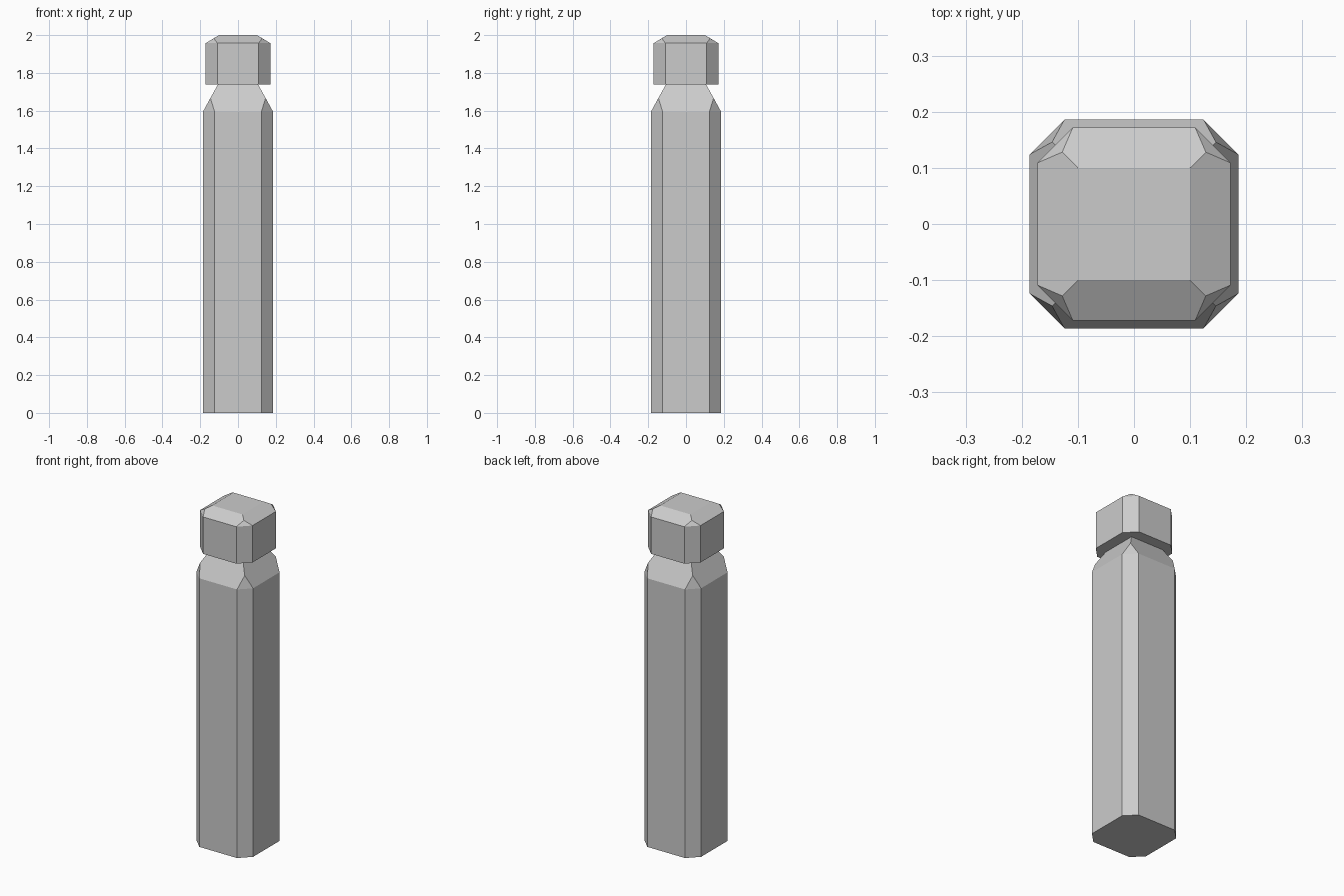
import bpy, bmesh
from mathutils import Matrix
from math import radians

if "Cube" in bpy.data.objects:
    bpy.data.objects.remove(bpy.data.objects["Cube"])


def chamfered_post(name, half, flat, z0, z1, apex, z_apex, top, z_top):
    """Square post with cut corners that run out into a square tapered cap."""
    bm = bmesh.new()
    # one corner: lower pair, shoulder pair, chamfer tip, cap corner
    corner = [(flat, -half, z0), (half, -flat, z0),
              (flat, -half, z1), (half, -flat, z1),
              (apex, -apex, z_apex), (top, -top, z_top)]
    corners = []
    for i in range(4):
        vs = [bm.verts.new(p) for p in corner]
        bmesh.ops.rotate(bm, verts=vs, matrix=Matrix.Rotation(radians(90 * i), 3, 'Z'))
        corners.append(vs)
    for i in range(4):
        a, b = corners[i], corners[(i + 1) % 4]
        bm.faces.new((a[0], a[1], a[3], a[2]))              # cut corner
        bm.faces.new((a[2], a[3], a[4]))                    # corner tip
        bm.faces.new((a[1], b[0], b[2], a[3]))              # wide side
        bm.faces.new((a[3], b[2], b[4], b[5], a[5], a[4]))  # sloped side
    bm.faces.new([c[5] for c in corners])
    bm.faces.new([v for c in corners for v in c[:2]])
    bmesh.ops.recalc_face_normals(bm, faces=bm.faces)
    mesh = bpy.data.meshes.new(name)
    bm.to_mesh(mesh)
    bm.free()
    obj = bpy.data.objects.new(name, mesh)
    bpy.context.collection.objects.link(obj)
    return obj


# Tall shaft; its tapered neck ends just inside the head
chamfered_post("post_shaft", 0.186, 0.124, 0, 1.594, 0.146, 1.667, 0.10, 1.75)

# Head block with bevelled top
chamfered_post("post_head", 0.172, 0.109, 1.738, 1.957, 0.128, 1.983, 0.10, 2.0)
